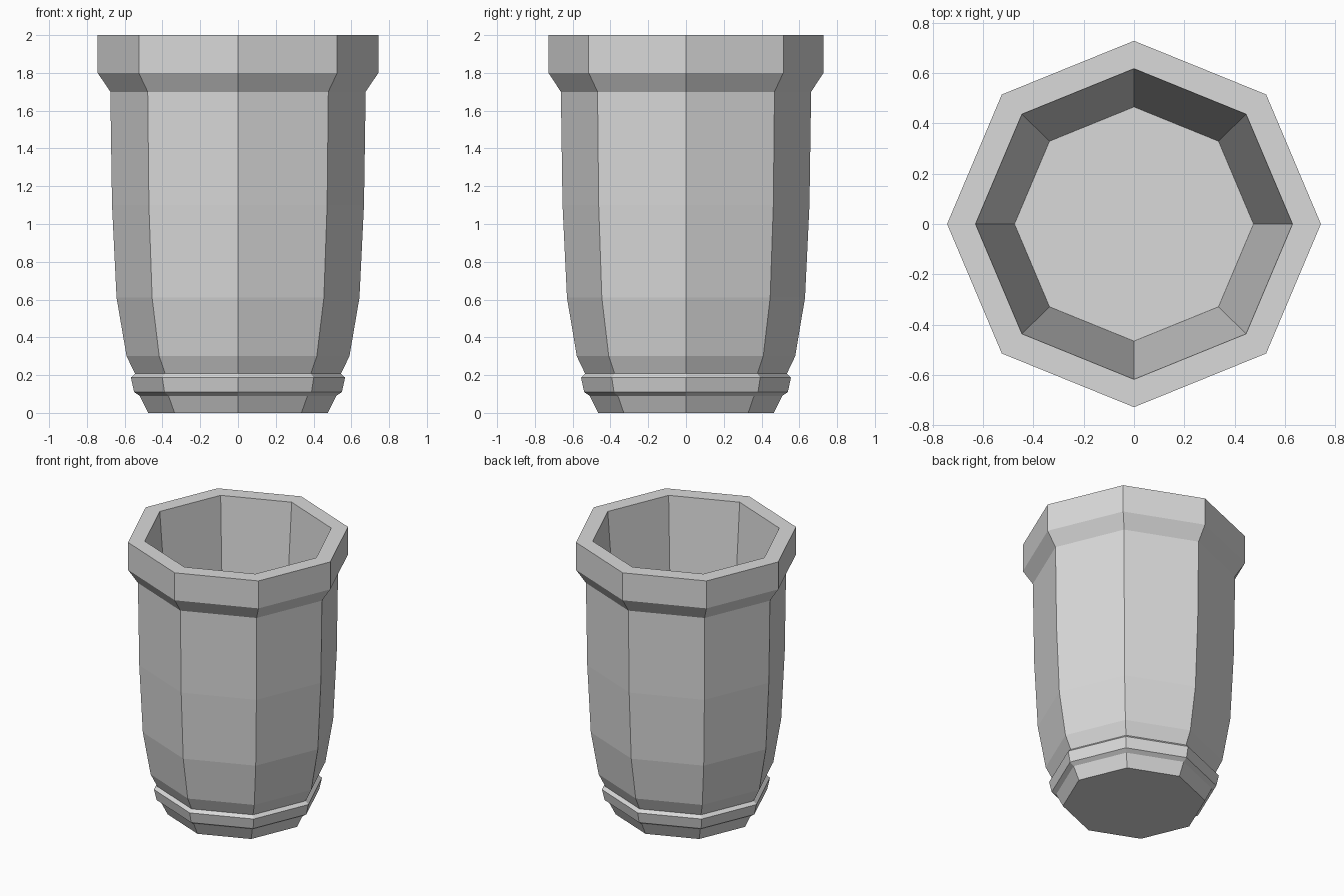
import bpy
import bmesh
from math import cos, sin, tau

default = bpy.data.objects.get("Cube")
if default:
    bpy.data.objects.remove(default, do_unlink=True)

SIDES = 8
DEPTH_RATIO = 0.98  # slightly narrower front to back


def flat_material(name, color):
    mat = bpy.data.materials.new(name)
    mat.use_nodes = True
    mat.diffuse_color = color
    mat.node_tree.nodes["Principled BSDF"].inputs["Base Color"].default_value = color
    return mat


def lathe(name, profile, mat):
    """Revolve a (radius, height) profile into a closed, flat-sided solid."""
    bm = bmesh.new()
    rings = []
    for r, z in profile:
        rings.append([bm.verts.new((r * cos(tau * i / SIDES),
                                    r * sin(tau * i / SIDES) * DEPTH_RATIO, z))
                      for i in range(SIDES)])
    for low, high in zip(rings, rings[1:]):
        for i in range(SIDES):
            j = (i + 1) % SIDES
            bm.faces.new((low[i], low[j], high[j], high[i]))
    bm.faces.new(rings[0][::-1])
    bm.faces.new(rings[-1])
    bmesh.ops.recalc_face_normals(bm, faces=bm.faces[:])
    mesh = bpy.data.meshes.new(name)
    bm.to_mesh(mesh)
    bm.free()
    mesh.materials.append(mat)
    obj = bpy.data.objects.new(name, mesh)
    bpy.context.collection.objects.link(obj)
    return obj


grey = flat_material("plain grey", (0.7, 0.7, 0.7, 1.0))

# Outside from the foot up, over the rim, then down the inside to the floor
foot = [(0.475, 0.0), (0.52, 0.09)]
base_band = [(0.55, 0.11), (0.567, 0.187), (0.545, 0.208)]
wall = [(0.59, 0.3), (0.643, 0.61), (0.667, 1.1), (0.676, 1.7)]
rim = [(0.743, 1.8), (0.743, 2.0), (0.63, 2.0)]
inside = [(0.475, 0.006)]

lathe("cup", foot + base_band + wall + rim + inside, grey)
